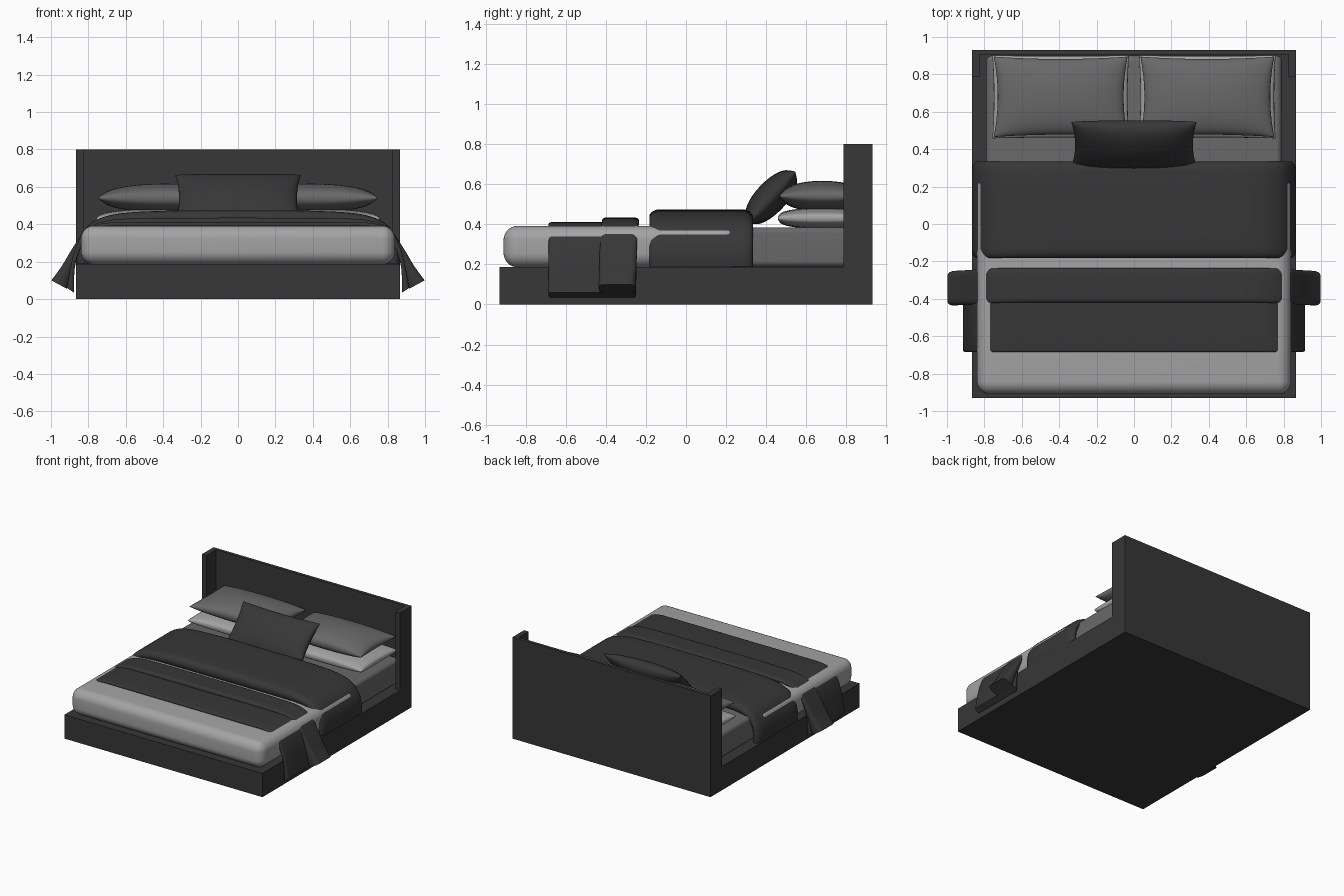
import bpy, bmesh, math
from mathutils import Matrix, Vector

if "Cube" in bpy.data.objects:
    bpy.data.objects.remove(bpy.data.objects["Cube"])


def material(name, v):
    m = bpy.data.materials.new(name)
    m.diffuse_color = (v, v, v, 1)
    m.use_nodes = True
    m.node_tree.nodes["Principled BSDF"].inputs["Base Color"].default_value = m.diffuse_color
    return m


CHARCOAL = material("charcoal", 0.038)
MID = material("mid_grey", 0.14)
LIGHT = material("light_grey", 0.37)


def finish(bm, name, mat, angle=None):
    bmesh.ops.recalc_face_normals(bm, faces=bm.faces)
    me = bpy.data.meshes.new(name)
    bm.to_mesh(me)
    bm.free()
    me.materials.append(mat)
    ob = bpy.data.objects.new(name, me)
    bpy.context.collection.objects.link(ob)
    if angle:
        bpy.ops.object.select_all(action='DESELECT')
        ob.select_set(True)
        bpy.context.view_layer.objects.active = ob
        bpy.ops.object.shade_smooth_by_angle(angle=math.radians(angle))
    return ob


def box(name, lo, hi, mat, bevel=0):
    lo, hi = Vector(lo), Vector(hi)
    bm = bmesh.new()
    bmesh.ops.create_cube(bm, size=1)
    for v in bm.verts:
        v.co = (lo + hi) / 2 + v.co * (hi - lo)
    if bevel:
        bmesh.ops.bevel(bm, geom=bm.edges[:], offset=bevel, segments=8,
                        profile=0.5, affect='EDGES')
    return finish(bm, name, mat, 40 if bevel else None)


def pillow(name, loc, half, mat, tilt=0, pinch=0.06, power=0.42, n=28):
    """Two bulging sheets joined at a seam, with corners sticking out."""
    bm = bmesh.new()
    for side in (1, -1):
        rows = []
        for j in range(n + 1):
            v = math.sin(math.pi / 2 * (2 * j / n - 1))
            row = []
            for i in range(n + 1):
                u = math.sin(math.pi / 2 * (2 * i / n - 1))
                h = max(0, (1 - u * u) * (1 - v * v)) ** power
                row.append(bm.verts.new((half[0] * u * (1 - pinch * (1 - v * v)),
                                         half[1] * v * (1 - pinch * (1 - u * u)),
                                         side * half[2] * h)))
            rows.append(row)
        for a, b in zip(rows, rows[1:]):
            for i in range(n):
                bm.faces.new((a[i], a[i + 1], b[i + 1], b[i]))
    bmesh.ops.remove_doubles(bm, verts=bm.verts, dist=0.0002)
    bm.transform(Matrix.Translation(loc) @ Matrix.Rotation(math.radians(tilt), 4, 'X'))
    return finish(bm, name, mat, 80)


def smooth_path(half, steps=6):
    """Catmull-Rom through half a profile, mirrored to run from -x to +x."""
    pts = [Vector((-x, z)) for x, z in reversed(half)] + [Vector(p) for p in half[1:]]
    out = []
    for k in range(len(pts) - 1):
        a, b, c, d = (pts[max(k - 1, 0)], pts[k], pts[k + 1],
                      pts[min(k + 2, len(pts) - 1)])
        for s in range(steps):
            t = s / steps
            out.append(0.5 * (2 * b + (c - a) * t + (2 * a - 5 * b + 4 * c - d) * t * t
                              + (3 * b - a - 3 * c + d) * t ** 3))
    return out + [pts[-1]]


def drape(name, outer, inner, y0, y1, mat, edge=0.02, flare=0, skew=0):
    """Cloth band laid across the bed, with rounded front and back edges."""
    po, pi = smooth_path(outer), smooth_path(inner)
    n = len(po)
    ends = [(0, 0.35), (0.25, 0.72), (0.6, 0.92), (1, 1)]
    rings = [(y0 + e * edge, t) for e, t in ends]
    rings += [(y0 + (y1 - y0) * k / 4, 1) for k in (1, 2, 3)]
    rings += [(y1 - e * edge, t) for e, t in reversed(ends)]
    yc = (y0 + y1) / 2
    bm = bmesh.new()
    loops = []
    for y, t in rings:
        loop = []
        for path, other in ((po, pi), (pi, po)):
            for p, q in zip(path, other):
                m = (p + q) / 2
                c = m + (p - m) * t
                drop = max(0, abs(c.x) - 0.7)
                loop.append(bm.verts.new((c.x, yc + (y - yc) * (1 + flare * drop)
                                          + skew * drop, c.y)))
        loops.append(loop)
    for a, b in zip(loops, loops[1:]):
        for i in range(n - 1):
            for o in (0, n):
                bm.faces.new((a[o + i], a[o + i + 1], b[o + i + 1], b[o + i]))
        for i in (0, n - 1):
            bm.faces.new((a[i], a[n + i], b[n + i], b[i]))
    for l in (loops[0], loops[-1]):
        for i in range(n - 1):
            bm.faces.new((l[i], l[i + 1], l[n + i + 1], l[n + i]))
    return finish(bm, name, mat, 60)


# Frame and winged headboard
box("bed_base", (-0.865, -0.93, 0), (0.865, 0.93, 0.188), CHARCOAL)
box("headboard_panel", (-0.825, 0.905, 0.188), (0.825, 0.93, 0.8), CHARCOAL)
for side, s in (("left", -1), ("right", 1)):
    box(side + "_headboard_wing", (min(s * 0.825, s * 0.865), 0.785, 0.188),
        (max(s * 0.825, s * 0.865), 0.93, 0.8), CHARCOAL)

# Mattress and light blanket
box("mattress", (-0.79, -0.85, 0.188), (0.79, 0.9, 0.385), MID, 0.03)
box("light_blanket", (-0.84, -0.91, 0.186), (0.84, 0.28, 0.392), LIGHT, 0.07)

# Folded dark duvet
drape("folded_duvet",
      [(0, 0.475), (0.4, 0.472), (0.65, 0.455), (0.78, 0.41), (0.845, 0.33), (0.866, 0.25), (0.862, 0.19)],
      [(0, 0.385), (0.4, 0.385), (0.65, 0.383), (0.75, 0.36), (0.79, 0.31), (0.8, 0.25), (0.8, 0.19)],
      -0.183, 0.333, CHARCOAL, edge=0.05)

# Throw: flat lower layer and thicker folded layer that flares at the hems
drape("throw_lower_layer",
      [(0, 0.41), (0.5, 0.41), (0.72, 0.405), (0.82, 0.36), (0.87, 0.27), (0.895, 0.17), (0.915, 0.06)],
      [(0, 0.388), (0.5, 0.388), (0.72, 0.385), (0.8, 0.345), (0.845, 0.26), (0.872, 0.17), (0.878, 0.035)],
      -0.685, -0.25, CHARCOAL, edge=0.012)
drape("throw_folded_layer",
      [(0, 0.435), (0.5, 0.432), (0.7, 0.42), (0.81, 0.375), (0.88, 0.28), (0.94, 0.18), (0.998, 0.1)],
      [(0, 0.395), (0.5, 0.395), (0.7, 0.39), (0.8, 0.345), (0.85, 0.26), (0.88, 0.17), (0.915, 0.055)],
      -0.42, -0.235, CHARCOAL, edge=0.025, skew=-0.06)

# Sleeping pillows, two stacked on each side
for side, s in (("left", -1), ("right", 1)):
    pillow(side + "_lower_pillow", (s * 0.392, 0.68, 0.43), (0.365, 0.222, 0.052), LIGHT,
           pinch=0.02, power=0.3)
    pillow(side + "_upper_pillow", (s * 0.392, 0.68, 0.54), (0.358, 0.215, 0.077), MID)

# Tilted accent cushion
pillow("accent_cushion", (0, 0.425, 0.535), (0.335, 0.175, 0.078), CHARCOAL, tilt=47)
